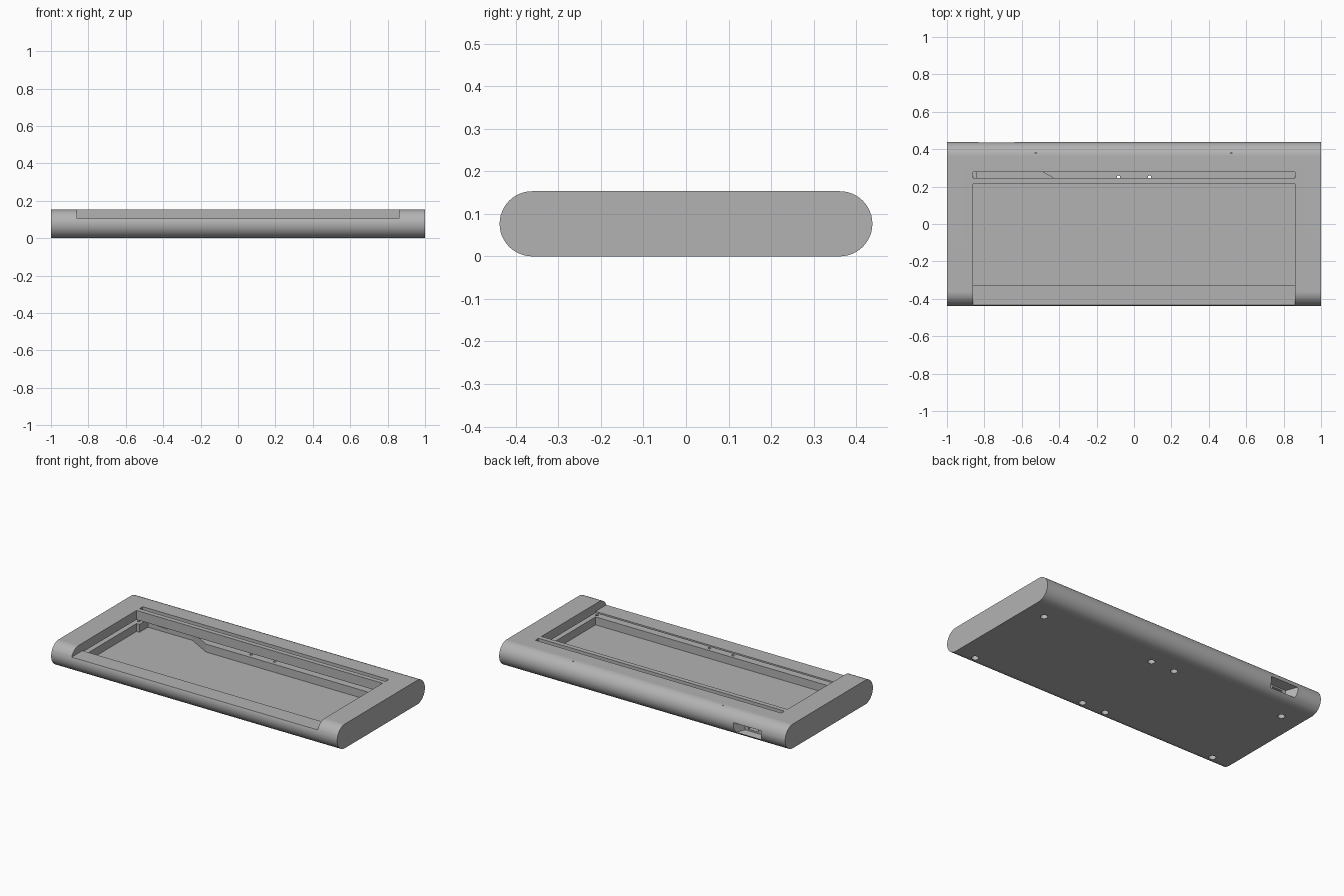
import bpy, bmesh, math
from mathutils import Vector

cube = bpy.data.objects.get("Cube")
if cube:
    bpy.data.objects.remove(cube, do_unlink=True)

H, HALF_Y = 0.153, 0.438
R = H / 2
grey = bpy.data.materials.new("matte grey")
grey.use_nodes = True
colour = (0.45, 0.45, 0.45, 1)
grey.diffuse_color = colour
grey.node_tree.nodes["Principled BSDF"].inputs["Base Color"].default_value = colour


def to_object(name, bm):
    bmesh.ops.recalc_face_normals(bm, faces=bm.faces)
    mesh = bpy.data.meshes.new(name)
    bm.to_mesh(mesh)
    bm.free()
    mesh.materials.append(grey)
    obj = bpy.data.objects.new(name, mesh)
    bpy.context.collection.objects.link(obj)
    return obj


def loft(bm, first, second):
    """Closed solid between two matching outlines."""
    a = [bm.verts.new(p) for p in first]
    b = [bm.verts.new(p) for p in second]
    n = len(a)
    bm.faces.new(a)
    bm.faces.new(b[::-1])
    for i in range(n):
        bm.faces.new((a[i], b[i], b[(i + 1) % n], a[(i + 1) % n]))


def prism(name, outline, z0, z1):
    bm = bmesh.new()
    loft(bm, [(x, y, z0) for x, y in outline], [(x, y, z1) for x, y in outline])
    return to_object(name, bm)


def box(name, x0, x1, y0, y1, z0, z1):
    return prism(name, [(x0, y0), (x1, y0), (x1, y1), (x0, y1)], z0, z1)


def disc(name, x, y, r, z0, z1, sides=24):
    ring = [(x + r * math.cos(i * math.tau / sides), y + r * math.sin(i * math.tau / sides))
            for i in range(sides)]
    return prism(name, ring, z0, z1)


# Case body: stadium profile along x with softened end edges
profile = []
for side in (1, -1):
    for i in range(25):
        t = side * math.pi / 2 - math.pi * i / 24
        profile.append(((HALF_Y - R) * side + R * math.cos(t), R + R * math.sin(t)))
bm = bmesh.new()
loft(bm, [(-1, y, z) for y, z in profile], [(1, y, z) for y, z in profile])
rims = [e for e in bm.edges if abs(e.verts[0].co.x - e.verts[1].co.x) < 0.001]
bmesh.ops.bevel(bm, geom=rims, offset=0.008, segments=3, profile=0.5, affect='EDGES')
case = to_object("case_body", bm)

cutters = [
    # Main well and the lowered front lip
    box("well", -0.86, 0.86, -0.325, 0.215, 0.02, 0.2),
    box("front_opening", -0.86, 0.86, -0.6, -0.2, 0.105, 0.2),
    # Undercut groove around the well, and the slot that opens into it
    box("groove", -0.9, 0.9, -0.38, 0.29, 0.07, 0.095),
    box("rear_slot", -0.86, 0.86, 0.245, 0.277, 0.08, 0.2),
    # Connector bay with one slanted end
    prism("connector_bay", [(-0.84, 0.2), (-0.345, 0.2), (-0.53, 0.3), (-0.84, 0.3)],
          0.02, 0.08),
    box("port_hole", -0.77, -0.70, 0.28, 0.42, 0.045, 0.075),
]

# Flared port recess in the back
bm = bmesh.new()


def port_outline(y, half_width, half_height):
    return [(-0.735 + sx * half_width, y, 0.06 + sz * half_height)
            for sx, sz in ((-1, -1), (1, -1), (1, 1), (-1, 1))]


loft(bm, port_outline(0.375, 0.06, 0.025), port_outline(0.46, 0.11, 0.036))
cutters.append(to_object("port_recess", bm))

# Counterbored screw holes underneath, and tiny pits on the top
for y in (0.25, -0.352):
    for x in (-0.868, -0.083, 0.083, 0.868):
        cutters.append(disc("screw_hole", x, y, 0.009, -0.05, 0.08, 12))
        cutters.append(disc("counterbore", x, y, 0.021, -0.05, 0.04))
for x in (-0.525, 0.52):
    cutters.append(box("top_pit", x - 0.004, x + 0.004, 0.378, 0.383, 0.14, 0.2))

for cutter in cutters:
    cutter.hide_render = True
    mod = case.modifiers.new(cutter.name, 'BOOLEAN')
    mod.operation = 'DIFFERENCE'
    mod.solver = 'EXACT'
    mod.object = cutter

# Bake the cuts and drop the cutters
bpy.context.view_layer.update()
graph = bpy.context.evaluated_depsgraph_get()
baked = bpy.data.meshes.new_from_object(case.evaluated_get(graph))
case.modifiers.clear()
case.data = baked
baked.materials.clear()
baked.materials.append(grey)
for poly in baked.polygons:
    poly.material_index = 0
for cutter in cutters:
    bpy.data.objects.remove(cutter, do_unlink=True)

# Smooth rounded sides, crisp cut edges
bpy.ops.object.select_all(action='DESELECT')
case.select_set(True)
bpy.context.view_layer.objects.active = case
bpy.ops.object.shade_smooth_by_angle(angle=math.radians(25))
weighted = case.modifiers.new("weighted_normals", 'WEIGHTED_NORMAL')
weighted.keep_sharp = True
